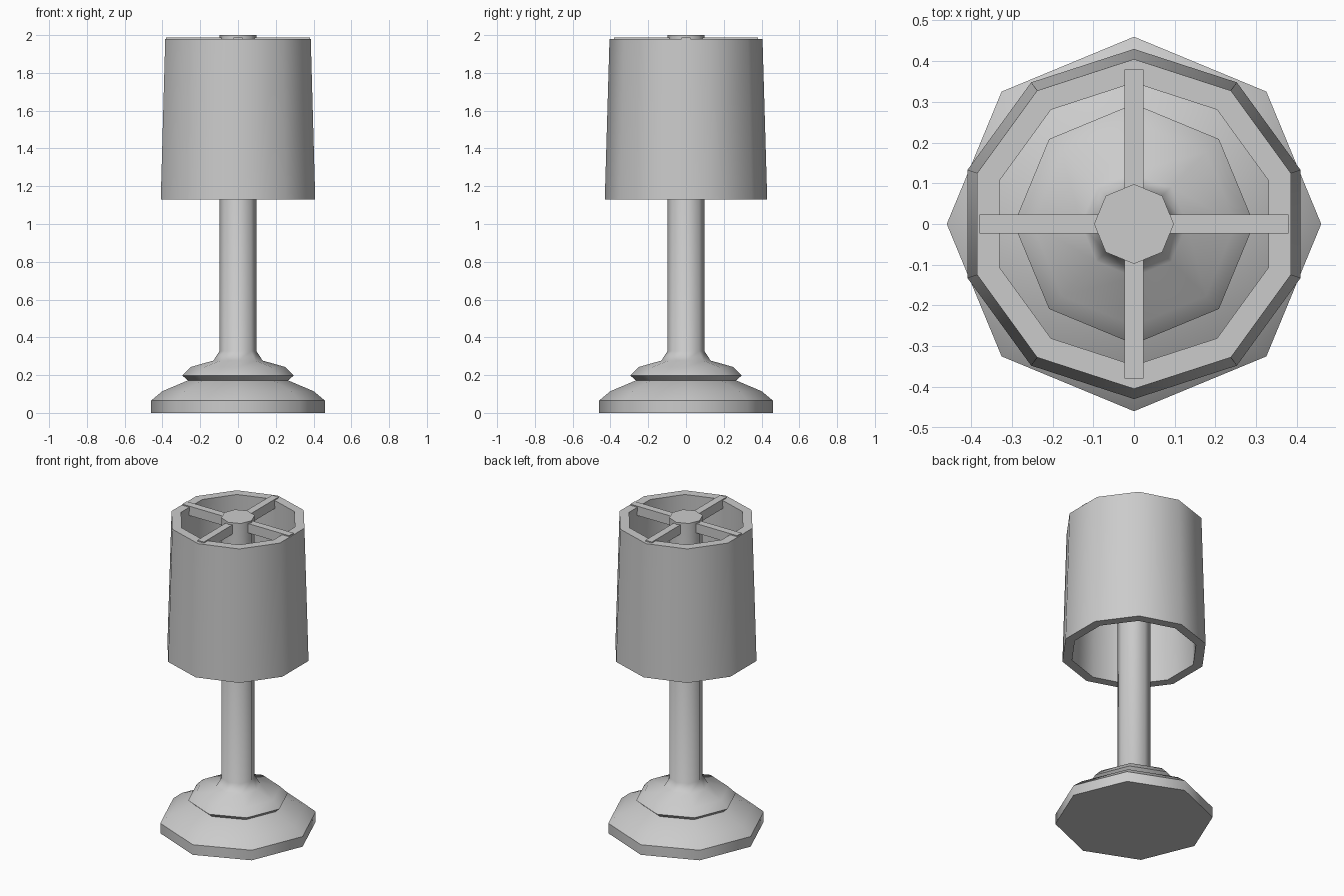
import bpy, bmesh, math

if "Cube" in bpy.data.objects:
    bpy.data.objects.remove(bpy.data.objects["Cube"])

grey = bpy.data.materials.new("lamp grey")
grey.diffuse_color = (0.6, 0.6, 0.6, 1)
grey.use_nodes = True
grey.node_tree.nodes["Principled BSDF"].inputs["Base Color"].default_value = grey.diffuse_color


def finish(name, bm):
    bmesh.ops.recalc_face_normals(bm, faces=bm.faces)
    mesh = bpy.data.meshes.new(name)
    bm.to_mesh(mesh)
    bm.free()
    mesh.materials.append(grey)
    ob = bpy.data.objects.new(name, mesh)
    bpy.context.collection.objects.link(ob)
    bpy.ops.object.select_all(action='DESELECT')
    ob.select_set(True)
    bpy.context.view_layer.objects.active = ob
    bpy.ops.object.shade_smooth_by_angle(angle=math.radians(47))
    return ob


def lathe(name, profile, sides, closed=False):
    """Turn (radius, z) points about z, first corner on +y; cap or close the ends."""
    bm = bmesh.new()
    rings = []
    for r, z in profile:
        angles = [math.pi / 2 + math.tau * i / sides for i in range(sides)]
        rings.append([bm.verts.new((r * math.cos(a), r * math.sin(a), z)) for a in angles])
    pairs = list(zip(rings, rings[1:]))
    if closed:
        pairs.append((rings[-1], rings[0]))
    else:
        bm.faces.new(rings[0])
        bm.faces.new(rings[-1])
    for low, high in pairs:
        for i in range(sides):
            j = (i + 1) % sides
            bm.faces.new((low[i], low[j], high[j], high[i]))
    return finish(name, bm)


# Stepped octagonal foot flowing into the pole
lathe("base_and_pole", [
    (0.46, 0), (0.46, 0.065), (0.40, 0.115), (0.265, 0.172), (0.295, 0.198),
    (0.25, 0.243), (0.13, 0.277), (0.098, 0.327), (0.098, 2.0)], 8)

# Thick ten-sided shade, open at both ends
lathe("shade", [(0.43, 1.13), (0.405, 1.98), (0.347, 1.98), (0.372, 1.13)], 10, closed=True)

# Four spokes holding the shade
for k in range(4):
    bm = bmesh.new()
    bmesh.ops.create_cube(bm, size=1)
    for v in bm.verts:
        v.co = (0.225 + v.co.x * 0.31, v.co.y * 0.046, 1.957 + v.co.z * 0.06)
    spoke = finish("spoke", bm)
    spoke.rotation_euler.z = k * math.pi / 2
